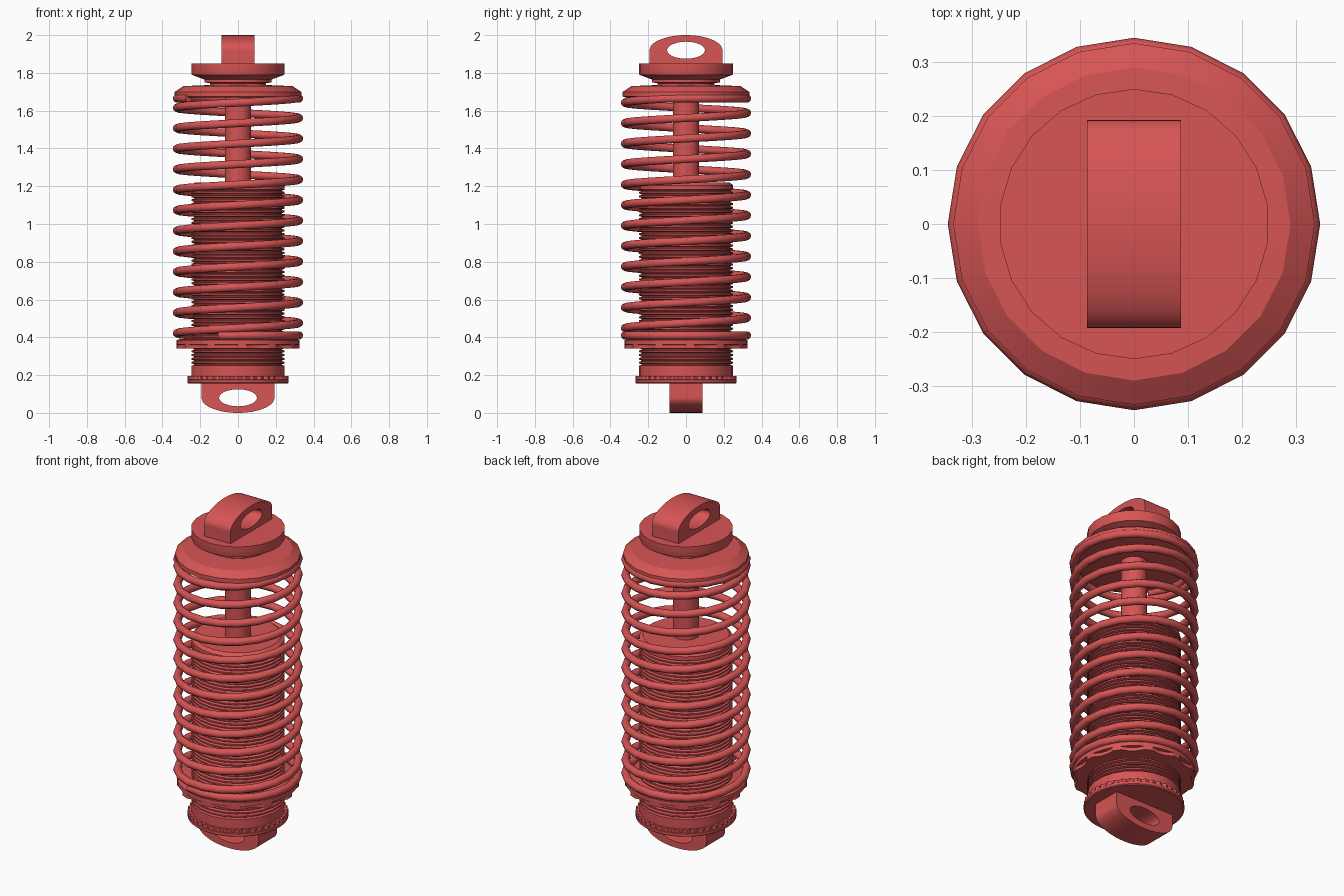
import bpy, bmesh, math
from math import sin, cos, pi, radians

if "Cube" in bpy.data.objects:
    bpy.data.objects.remove(bpy.data.objects["Cube"], do_unlink=True)

red = bpy.data.materials.new("red paint")
red.use_nodes = True
colour = (0.68, 0.09, 0.09, 1)
red.diffuse_color = colour
red.node_tree.nodes["Principled BSDF"].inputs["Base Color"].default_value = colour


def finish(name, bm, angle=30):
    bmesh.ops.recalc_face_normals(bm, faces=bm.faces)
    mesh = bpy.data.meshes.new(name)
    bm.to_mesh(mesh)
    bm.free()
    mesh.materials.append(red)
    ob = bpy.data.objects.new(name, mesh)
    bpy.context.collection.objects.link(ob)
    bpy.ops.object.select_all(action='DESELECT')
    ob.select_set(True)
    bpy.context.view_layer.objects.active = ob
    bpy.ops.object.shade_smooth_by_angle(angle=radians(angle))
    return ob


def skin(bm, rings, closed=False):
    """Join rings of vertices with quads."""
    n = len(rings[0])
    pairs = list(zip(rings, rings[1:]))
    if closed:
        pairs.append((rings[-1], rings[0]))
    for a, b in pairs:
        for i in range(n):
            j = (i + 1) % n
            bm.faces.new((a[i], a[j], b[j], b[i]))
    if not closed:
        bm.faces.new(rings[0])
        bm.faces.new(rings[-1])


def turned(name, profile, sides=22, tooth=2):
    """Lathe (radius, z) points; a third value cuts alternate teeth."""
    bm = bmesh.new()
    rings = []
    for r, z, *cut in profile:
        ring = []
        for i in range(sides):
            t = pi / 2 + 2 * pi * i / sides
            rr = r - cut[0] if cut and (i // tooth) % 2 else r
            ring.append(bm.verts.new((rr * cos(t), rr * sin(t), z)))
        rings.append(ring)
    skin(bm, rings)
    return finish(name, bm)


def lug(name, centre, direction, along_x):
    """Arched eye with an oval hole, flat on its base."""
    bm = bmesh.new()
    n = 48
    half = 0.087
    rings = []
    for side, hole in ((-half, False), (half, False), (half, True), (-half, True)):
        ring = []
        for i in range(n):
            t = 2 * pi * i / n
            c, s = cos(t), sin(t)
            if hole:
                u, v = 0.1 * c, 0.045 * s
            elif s >= 0:
                u, v = 0.193 * c, 0.08 * s
            else:
                m = max(abs(c), abs(s))
                u, v = 0.193 * c / m, 0.08 * s / m
            z = centre + direction * v
            ring.append(bm.verts.new((side, u, z) if along_x else (u, side, z)))
        rings.append(ring)
    skin(bm, rings, closed=True)
    return finish(name, bm)


# Mounting eyes, set a quarter turn apart
lug("top_eye", 1.92, 1, True)
lug("bottom_eye", 0.08, -1, False)

# Top mount and the spring seat beneath it
turned("top_mount", [(0.15, 1.72), (0.15, 1.745), (0.18, 1.75), (0.18, 1.765),
                     (0.247, 1.79), (0.25, 1.80), (0.25, 1.85)])
turned("upper_spring_seat", [(0.32, 1.67), (0.335, 1.675), (0.335, 1.70),
                             (0.29, 1.73), (0.17, 1.735)], 20)

# Piston rod
turned("piston_rod", [(0.07, 1.18), (0.07, 1.74)])

# Threaded damper body
threads = [(0.25, 0.18), (0.25, 0.25)]
pitch = 0.02
for k in range(47):
    z = 0.25 + pitch * k
    threads += [(0.235, z + 0.004), (0.235, z + 0.008),
                (0.25, z + 0.012), (0.25, z + pitch)]
threads += [(0.25, 1.205), (0.23, 1.22)]
turned("damper_body", threads)

# Knurled end collar and notched adjuster nut
turned("end_collar", [(0.262, 0.155), (0.268, 0.16), (0.268, 0.175),
                      (0.268, 0.176, 0.012), (0.268, 0.195, 0.012)], 80, 1)
turned("adjuster_nut", [(0.325, 0.34, 0.02), (0.325, 0.36, 0.02),
                        (0.325, 0.361), (0.325, 0.385), (0.31, 0.39)], 48, 2)

# Coil spring with flattened ends
bm = bmesh.new()
steps, wire_sides, wire = 20, 10, 0.022
coil = 0.345 - wire
rings = []
for k in range(round(-5.3 * steps), round(7.6 * steps) + 1):
    turn = k / steps
    a = 2 * pi * turn
    z = min(max(0.91 + 0.1085 * turn, 0.41), 1.665)
    ring = []
    for i in range(wire_sides):
        b = 2 * pi * i / wire_sides
        r = coil + wire * cos(b)
        ring.append(bm.verts.new((r * cos(a), r * sin(a), z + wire * sin(b))))
    rings.append(ring)
skin(bm, rings)
finish("coil_spring", bm, 50)
